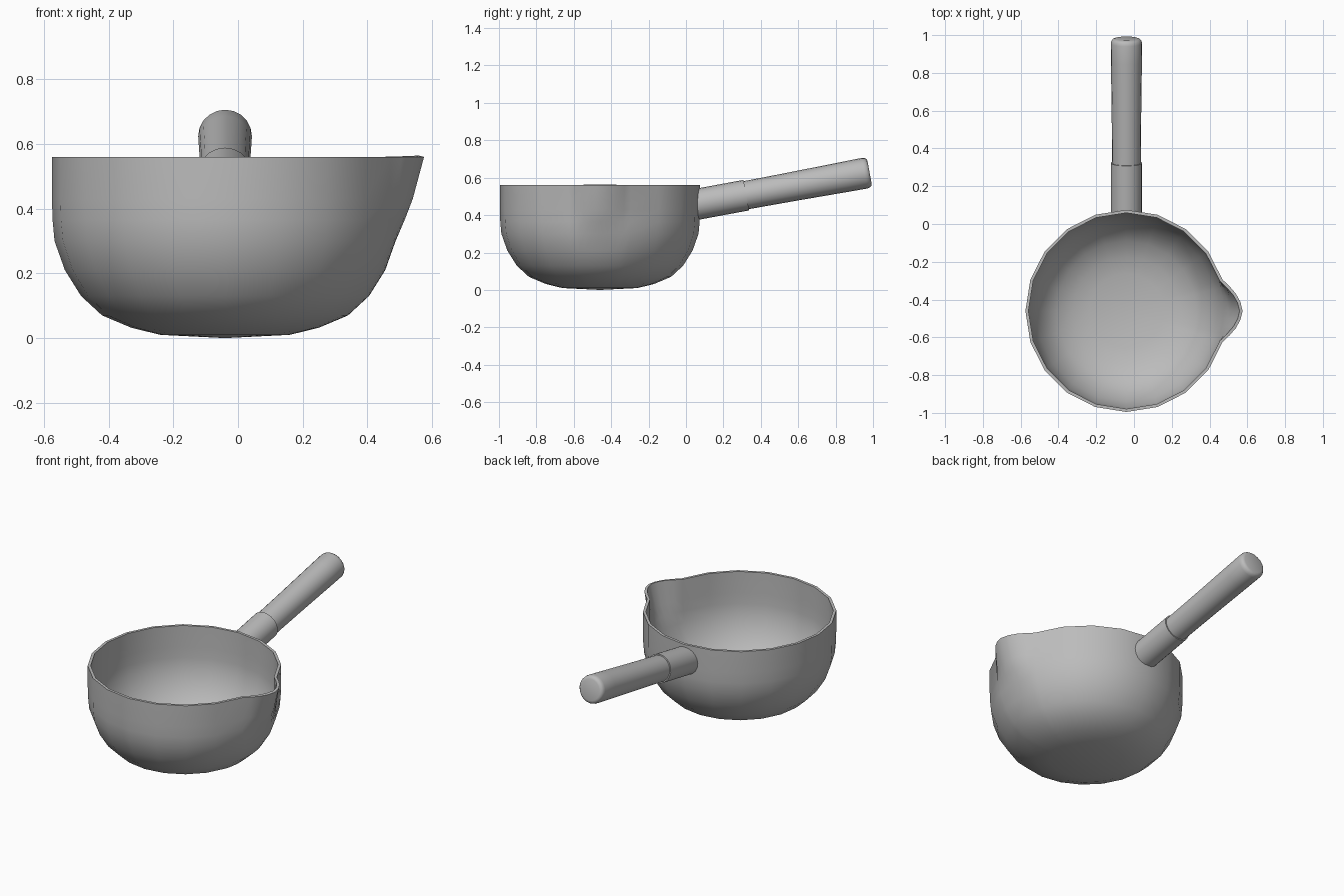
import bpy
import bmesh
from math import sin, cos, radians, tau
from mathutils import Vector

cube = bpy.data.objects.get("Cube")
if cube:
    bpy.data.objects.remove(cube, do_unlink=True)

grey = bpy.data.materials.new("plain grey")
grey.use_nodes = True
colour = (0.5, 0.5, 0.5, 1)
grey.diffuse_color = colour
grey.node_tree.nodes["Principled BSDF"].inputs["Base Color"].default_value = colour

CENTRE = Vector((-0.04, -0.46, 0))


def make_object(name, bm):
    mesh = bpy.data.meshes.new(name)
    bm.to_mesh(mesh)
    bm.free()
    mesh.materials.append(grey)
    obj = bpy.data.objects.new(name, mesh)
    bpy.context.collection.objects.link(obj)
    bpy.ops.object.select_all(action='DESELECT')
    obj.select_set(True)
    bpy.context.view_layer.objects.active = obj
    return obj


def bridge(bm, lower, upper):
    n = len(lower)
    for i in range(n):
        j = (i + 1) % n
        bm.faces.new((lower[i], lower[j], upper[j], upper[i]))


# Bowl: radius, height and how far the pouring lip bulges at that height
profile = [(0.2, 0.01, 0), (0.29, 0.032, 0), (0.38, 0.07, 0), (0.445, 0.13, 0),
           (0.495, 0.21, 0), (0.527, 0.30, 0), (0.533, 0.365, 0.022),
           (0.535, 0.43, 0.045), (0.535, 0.56, 0.08)]
lip = {0: 1, 4.5: 0.88, 9: 0.64, 13.5: 0.32}
angles = sorted(set(range(-18, 342, 18)) | {s * a for a in lip for s in (-1, 1)})

bm = bmesh.new()
rings = []
for radius, z, bulge in profile:
    ring = []
    for a in angles:
        r = radius + bulge * lip.get(abs(a), 0)
        t = radians(a)
        ring.append(bm.verts.new(CENTRE + Vector((r * cos(t), r * sin(t), z))))
    rings.append(ring)
for lower, upper in zip(rings, rings[1:]):
    bridge(bm, lower, upper)
base = bm.verts.new(CENTRE)
for i, v in enumerate(rings[0]):
    bm.faces.new((base, rings[0][(i + 1) % len(angles)], v))
bowl = make_object("bowl", bm)
wall = bowl.modifiers.new("wall", 'SOLIDIFY')
wall.thickness = 0.016
wall.offset = -1
wall.use_even_offset = True
bpy.ops.object.modifier_apply(modifier=wall.name)
bpy.ops.object.shade_smooth_by_angle(angle=radians(45))

# Handle parts: round rods along a rising axis
tilt = radians(10.5)
axis = Vector((0, cos(tilt), sin(tilt)))
across = Vector((1, 0, 0))
up = axis.cross(across) * -1
root = Vector((CENTRE.x, 0.07, 0.46))


def rod(name, stations, wall_y=None, sides=20):
    bm = bmesh.new()
    rings = []
    for s, r in stations:
        ring = []
        for i in range(sides):
            t = tau * i / sides
            p = root + axis * s + (across * cos(t) + up * sin(t)) * r
            if wall_y is not None and not rings:
                p += axis * ((wall_y - p.y) / axis.y)
            ring.append(bm.verts.new(p))
        rings.append(ring)
    for lower, upper in zip(rings, rings[1:]):
        bridge(bm, lower, upper)
    bm.faces.new(rings[0])
    bm.faces.new(rings[-1])
    bmesh.ops.recalc_face_normals(bm, faces=bm.faces)
    make_object(name, bm)
    bpy.ops.object.shade_smooth_by_angle(angle=radians(45))


rod("handle_socket", [(0, 0.083), (0.257, 0.083)], wall_y=0.061)
rod("handle_grip", [(0.24, 0.076), (0.5, 0.078), (0.8, 0.082), (0.9, 0.083),
                    (0.914, 0.08), (0.923, 0.073), (0.927, 0.062)])
